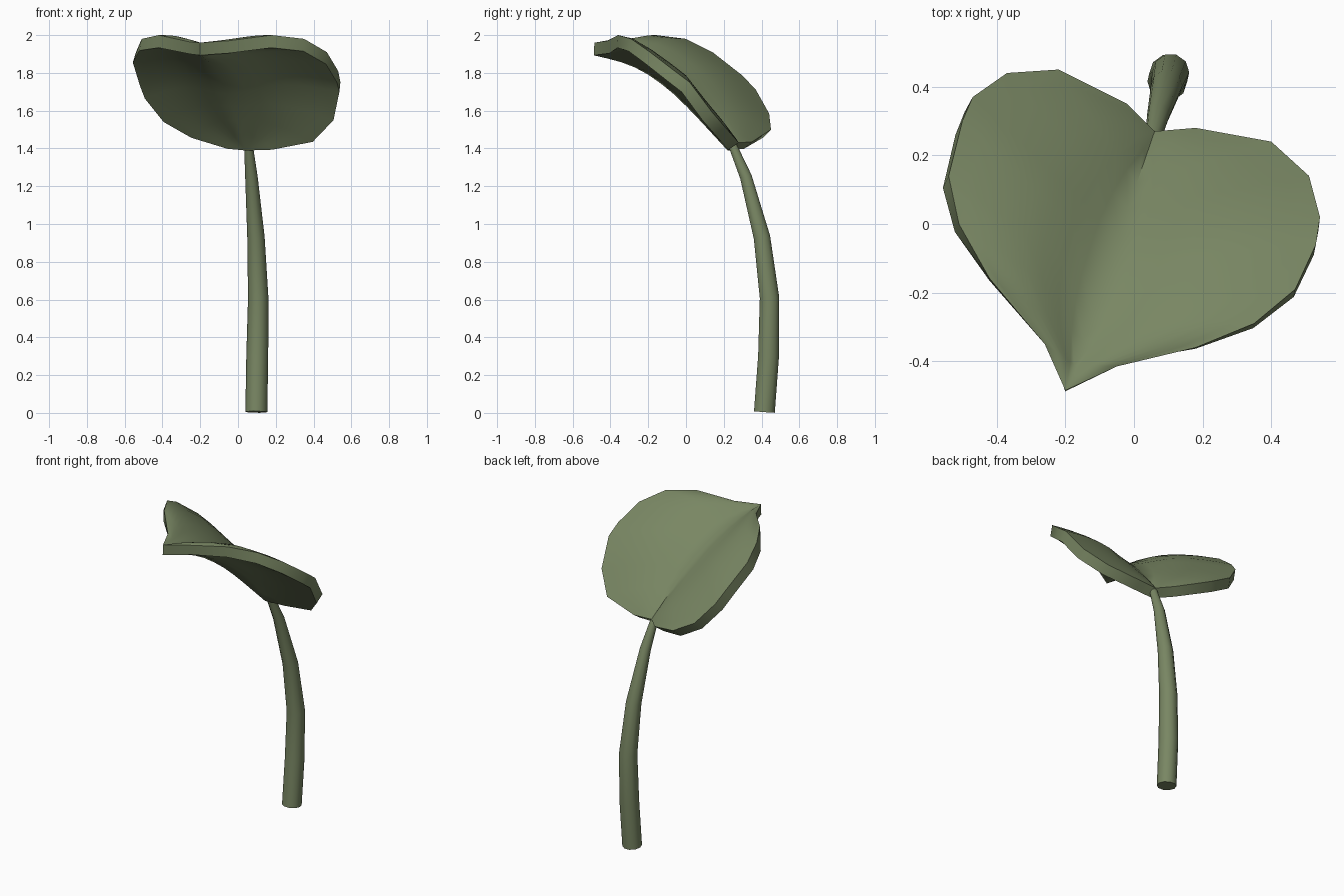
import bpy, bmesh, math
from mathutils import Vector

if "Cube" in bpy.data.objects:
    bpy.data.objects.remove(bpy.data.objects["Cube"])

green = bpy.data.materials.new("olive green")
green.diffuse_color = (0.19, 0.24, 0.125, 1)
green.use_nodes = True
green.node_tree.nodes["Principled BSDF"].inputs["Base Color"].default_value = green.diffuse_color


def finish(bm, name, angle):
    bmesh.ops.recalc_face_normals(bm, faces=bm.faces)
    mesh = bpy.data.meshes.new(name)
    bm.to_mesh(mesh)
    bm.free()
    mesh.materials.append(green)
    obj = bpy.data.objects.new(name, mesh)
    bpy.context.collection.objects.link(obj)
    bpy.ops.object.select_all(action='DESELECT')
    obj.select_set(True)
    bpy.context.view_layer.objects.active = obj
    bpy.ops.object.shade_smooth_by_angle(angle=math.radians(angle))
    return obj


# Leaf: rows running from a soft midrib valley out to the left and right rims
tip, notch = Vector((-.20, -.485, 1.96)), Vector((.06, .27, 1.43))
left_rim = [(-.26, -.35, 1.965), (-.42, -.16, 2.0), (-.51, 0, 1.98),
            (-.54, .14, 1.91), (-.50, .30, 1.785), (-.47, .37, 1.71),
            (-.37, .44, 1.585), (-.22, .45, 1.50), (-.02, .35, 1.435)]
right_rim = [(-.05, -.415, 1.97), (.18, -.36, 2.0), (.35, -.29, 1.98),
             (.47, -.19, 1.91), (.53, -.06, 1.81), (.542, .02, 1.75),
             (.51, .14, 1.59), (.40, .24, 1.475), (.18, .28, 1.43)]
rows, steps = 10, 8
bm = bmesh.new()
tip_v, notch_v = bm.verts.new(tip), bm.verts.new(notch)
mid = []
for i in range(1, rows):
    t = i / rows
    p = tip.lerp(notch, t)
    p.z += .105 * math.sin(math.pi * t)          # midrib arches
    mid.append(bm.verts.new(p))
valley = mid[:]


def half(rim, bulge):
    grid = []
    for i, end in enumerate(rim):
        swell = bulge * math.sin(math.pi * (i + 1) / rows)
        row = [mid[i]]
        for j in range(1, steps + 1):
            s = j / steps
            p = mid[i].co.lerp(Vector(end), s)
            p.z += swell * math.sin(math.pi * s)
            row.append(bm.verts.new(p))
        grid.append(row)
        valley.extend(row[1:3])
    for j in range(steps):
        bm.faces.new((tip_v, grid[0][j], grid[0][j + 1]))
        bm.faces.new((notch_v, grid[-1][j + 1], grid[-1][j]))
        for a, b in zip(grid, grid[1:]):
            bm.faces.new((a[j], b[j], b[j + 1], a[j + 1]))


half(left_rim, .045)
half(right_rim, .045)
for _ in range(2):                               # round off the valley
    bmesh.ops.smooth_vert(bm, verts=valley, factor=.5, use_axis_z=True)
bmesh.ops.recalc_face_normals(bm, faces=bm.faces)
bm.normal_update()

# Leaf thickness: copy of the blade set below it along its normals
top = bm.faces[:]
offset = {}
for v in bm.verts:
    n = v.normal if v.normal.z > 0 else -v.normal
    k = .4 + .6 * min(max((v.co.y + .3) / .45, 0), 1)
    offset[v] = -.067 * Vector((n.x * k, n.y * k, n.z)).normalized()
copy = bmesh.ops.duplicate(bm, geom=bm.verts[:] + bm.edges[:] + top)
for v, d in offset.items():
    copy["vert_map"][v].co += d
rim_edges = [e for e in bm.edges if e.is_boundary]
bmesh.ops.bridge_loops(bm, edges=rim_edges)
finish(bm, "leaf", 55)

# Stem: tapered, bent tube of rings (x, y, z, radius)
path = [(.097, .415, .005, .058), (.102, .437, .30, .058), (.107, .442, .61, .054),
        (.095, .402, .93, .046), (.071, .317, 1.25, .033), (.055, .245, 1.42, .023)]
sides = 10
bm = bmesh.new()
rings = []
for k, (x, y, z, r) in enumerate(path):
    a = Vector(path[max(k - 1, 0)][:3])
    b = Vector(path[min(k + 1, len(path) - 1)][:3])
    d = (b - a).normalized()
    u = Vector((1, 0, 0)) - d * d.x
    u.normalize()
    v = d.cross(u)
    rings.append([bm.verts.new(Vector((x, y, z)) + r * (u * math.cos(w) + v * math.sin(w)))
                  for w in (2 * math.pi * n / sides for n in range(sides))])
for a, b in zip(rings, rings[1:]):
    for n in range(sides):
        m = (n + 1) % sides
        bm.faces.new((a[n], a[m], b[m], b[n]))
bm.faces.new(rings[0])
bm.faces.new(rings[-1])
finish(bm, "stem", 40)
